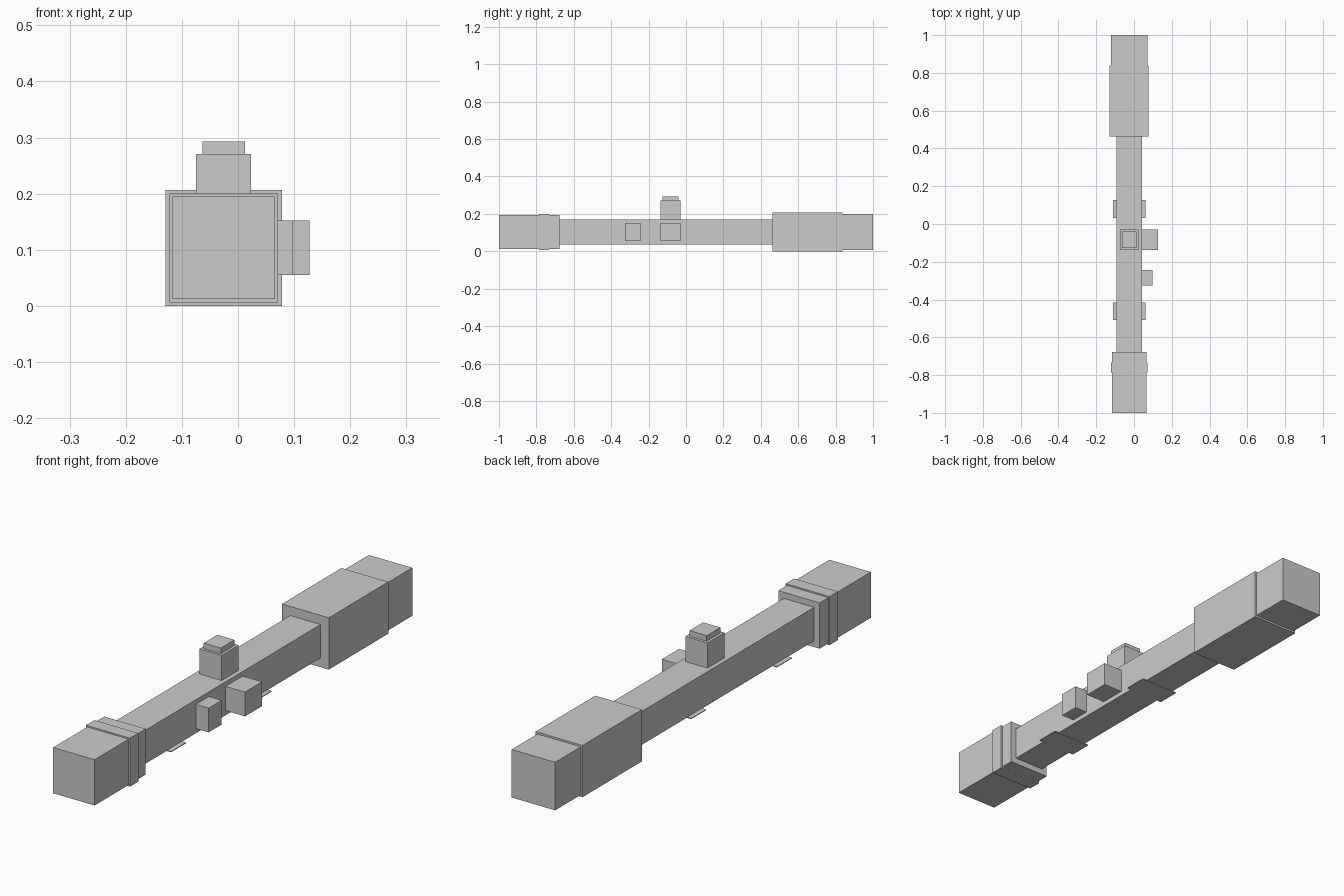
import bpy
import bmesh
from mathutils import Matrix

if "Cube" in bpy.data.objects:
    bpy.data.objects.remove(bpy.data.objects["Cube"])

CX, CZ = -0.0255, 0.1035   # axis of the tube

grey = bpy.data.materials.new("grey")
grey.diffuse_color = (0.6, 0.6, 0.6, 1)
grey.use_nodes = True
grey.node_tree.nodes["Principled BSDF"].inputs["Base Color"].default_value = grey.diffuse_color


def box(name, x, y, z):
    """Box from (min, max) ranges on each axis."""
    bm = bmesh.new()
    size = [r[1] - r[0] for r in (x, y, z)]
    mid = [(r[0] + r[1]) / 2 for r in (x, y, z)]
    bmesh.ops.create_cube(bm, size=1, matrix=Matrix.Translation(mid) @ Matrix.Diagonal((*size, 1)))
    mesh = bpy.data.meshes.new(name)
    bm.to_mesh(mesh)
    bm.free()
    mesh.materials.append(grey)
    obj = bpy.data.objects.new(name, mesh)
    bpy.context.collection.objects.link(obj)
    return obj


def section(name, half, y0, y1):
    """Square section centred on the tube axis."""
    return box(name, (CX - half, CX + half), (y0, y1), (CZ - half, CZ + half))


# Tube sections from front to back
section("eyepiece", 0.0915, -1.0, -0.677)
section("eyepiece_ring", 0.0970, -0.785, -0.732)
section("main_tube", 0.0670, -0.677, 0.462)
section("front_bell", 0.1035, 0.462, 0.838)
section("bell_end", 0.0960, 0.838, 1.0)

# Top knob with its cap
box("top_knob", (CX - 0.049, CX + 0.049), (-0.137, -0.029), (0.170, 0.271))
box("top_knob_cap", (CX - 0.038, CX + 0.038), (-0.126, -0.040), (0.271, 0.293))

# Side knobs
box("side_knob", (0.041, 0.127), (-0.137, -0.029), (0.055, 0.152))
box("small_side_knob", (0.041, 0.098), (-0.325, -0.243), (0.055, 0.152))

# Thin mounting plates under the tube
for name, y in (("front_mount_plate", -0.462), ("rear_mount_plate", 0.079)):
    box(name, (CX - 0.086, CX + 0.086), (y - 0.047, y + 0.047), (0.0355, 0.0385))
